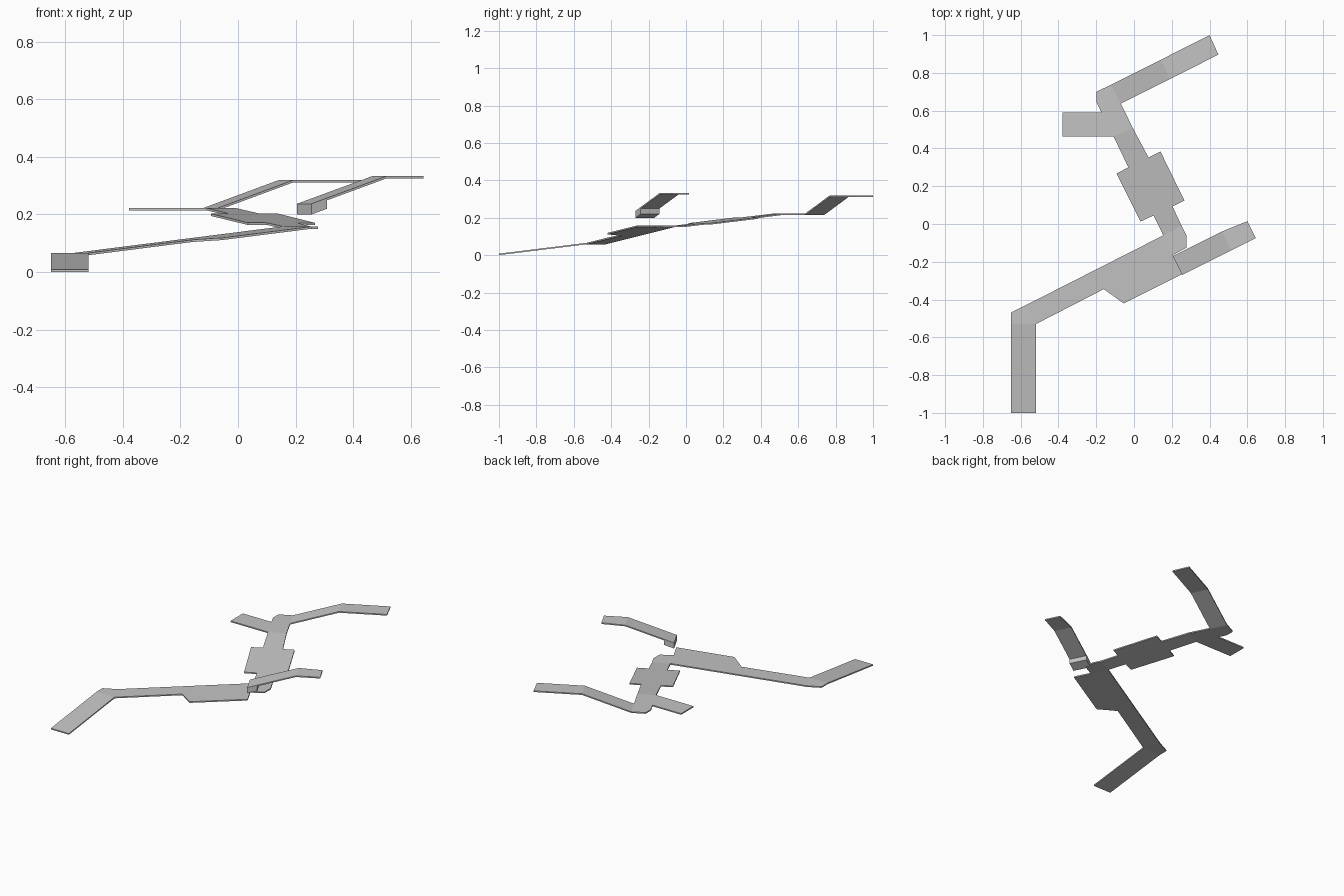
import bpy, bmesh

if "Cube" in bpy.data.objects:
    bpy.data.objects.remove(bpy.data.objects["Cube"])

D = (0.894, 0.447)     # direction of the long slanted runs
U = (-0.447, 0.894)    # direction across them
Y = (0.0, 1.0)
THICK = 0.008

grey = bpy.data.materials.new("concrete grey")
grey.diffuse_color = (0.55, 0.55, 0.55, 1)
grey.use_nodes = True
grey.node_tree.nodes["Principled BSDF"].inputs["Base Color"].default_value = grey.diffuse_color


def slope(axis, s0, z0, s1, z1):
    """Height function rising linearly along a plan direction."""
    return lambda x, y: z0 + (z1 - z0) * (x * axis[0] + y * axis[1] - s0) / (s1 - s0)


def flat(z):
    return lambda x, y: z


def deck(name, pieces, thick=THICK):
    """Join plan polygons into one folded slab and thicken it downwards."""
    bm = bmesh.new()
    for outline, height in pieces:
        bm.faces.new([bm.verts.new((x, y, height(x, y))) for x, y in outline])
    bmesh.ops.remove_doubles(bm, verts=bm.verts, dist=0.004)
    ext = bmesh.ops.extrude_face_region(bm, geom=bm.faces[:], use_keep_orig=True)
    low = [v for v in ext["geom"] if isinstance(v, bmesh.types.BMVert)]
    bmesh.ops.translate(bm, verts=low, vec=(0, 0, -thick))
    bmesh.ops.recalc_face_normals(bm, faces=bm.faces)
    me = bpy.data.meshes.new(name)
    bm.to_mesh(me)
    bm.free()
    me.materials.append(grey)
    ob = bpy.data.objects.new(name, me)
    bpy.context.collection.objects.link(ob)
    return ob


# shared seam points
C, Dp, F = (-.52, -.53), (-.65, -.53), (-.571, -.429)
J, K, N = (.205, -.165), (.155, -.06), (.253, -.011)
Q, P = (-.108, .463), (-.008, .512)
R, S = (-.07, .637), (-.121, .738)
V, W = (.192, .768), (.141, .869)

deck("main_walkway", [
    # entry ramp and first corner
    ([(-.65, -1), (-.52, -1), C, Dp], slope(Y, -1, THICK, -.53, .066)),
    ([C, F, (-.65, -.468), Dp], flat(.066)),
    # long ramp with side bay
    ([C, (-.16, -.345), (-.055, -.42), (.255, -.265), J, K, F],
     slope(D, -.702, .066, .11, .158)),
    # middle corner landing
    ([K, J, (.278, -.125), (.278, -.06), N], flat(.158)),
    # crossing ramp with wide platform
    ([K, N, (.204, .093), (.267, .124), (.14, .384), (.077, .352), P, Q,
      (-.03, .30), (-.093, .267), (.035, .013), (.103, .045)],
     slope(U, -.123, .158, .462, .222)),
    # upper landing with side branch
    ([Q, P, R, S, (-.198, .70), (-.198, .643), (-.172, .59),
      (-.378, .59), (-.378, .463)], flat(.222)),
    # last ramp and end platform
    ([S, R, V, W], slope(D, .222, .222, .515, .319)),
    ([W, V, (.447, .897), (.40, 1.0)], flat(.319)),
])

# separate raised ramp above the middle landing
rise = slope(D, .108, .237, .40, .333)
A1, A2 = (.205, -.17), (.255, -.27)
B1, B2 = (.466, -.0395), (.516, -.1395)
deck("raised_ramp", [
    ([A1, A2, B2, B1], rise),
    ([B1, B2, (.645, -.075), (.60, .015)], flat(.333)),
])

# block hanging under the foot of the raised ramp
deck("ramp_support",
     [([A1, A2, (.309, -.243), (.259, -.143)],
       lambda x, y: rise(x, y) - THICK * .9)], .03)
